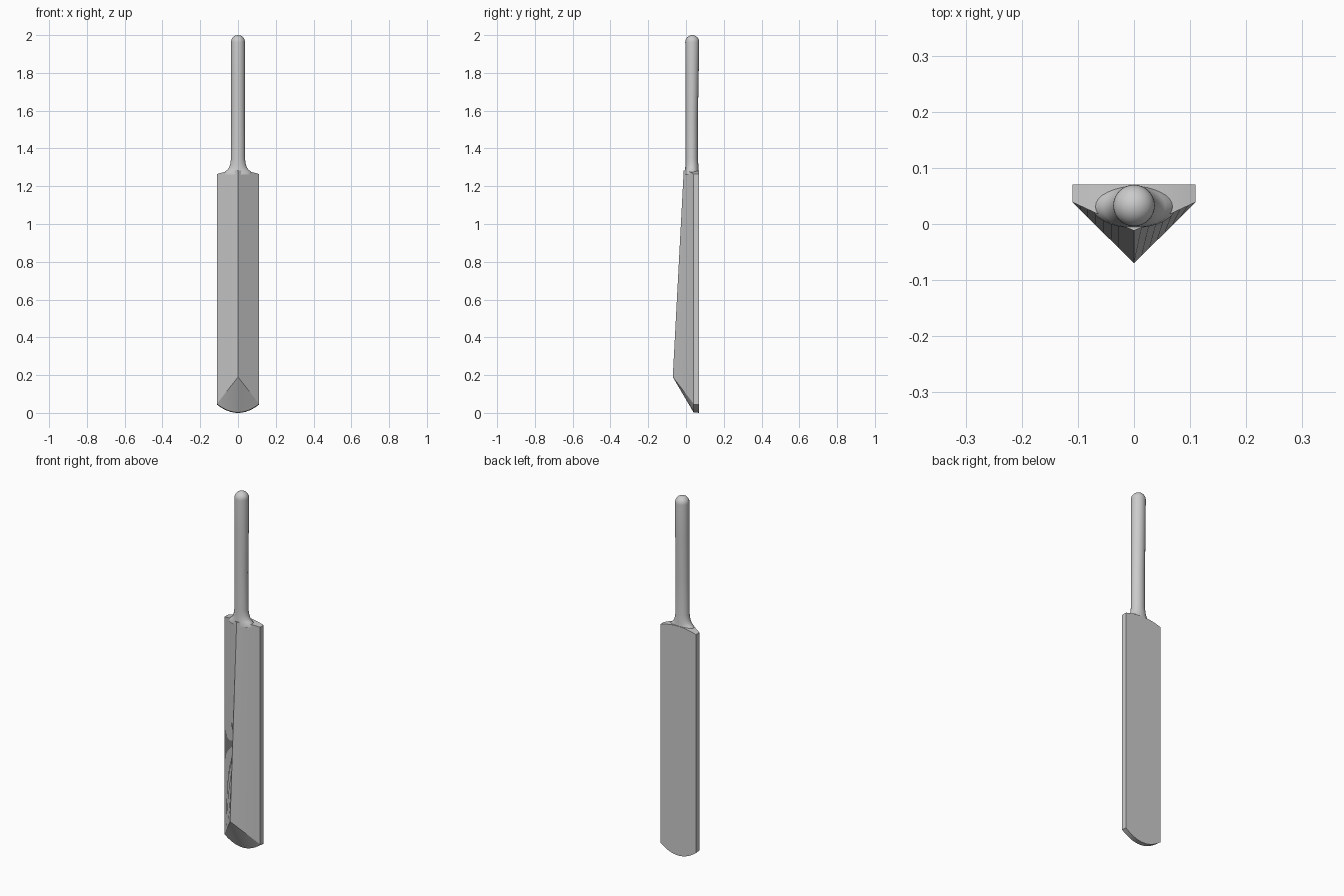
import bpy, bmesh, math

if "Cube" in bpy.data.objects:
    bpy.data.objects.remove(bpy.data.objects["Cube"])

HALF_W = 0.11
BACK_Y, EDGE_Y = 0.07, 0.04


def lerp(a, b, t):
    return a + (b - a) * t


def finish(bm, name, angle):
    bmesh.ops.recalc_face_normals(bm, faces=bm.faces)
    mesh = bpy.data.meshes.new(name)
    bm.to_mesh(mesh)
    bm.free()
    ob = bpy.data.objects.new(name, mesh)
    bpy.context.collection.objects.link(ob)
    bpy.ops.object.select_all(action='DESELECT')
    ob.select_set(True)
    bpy.context.view_layer.objects.active = ob
    bpy.ops.object.shade_smooth_by_angle(angle=math.radians(angle))
    return ob


def loft(bm, rings, cyclic=True):
    # joins successive rings of vertices, capping both ends
    vs = [[bm.verts.new(p) for p in r] for r in rings]
    n = len(vs[0])
    for a, b in zip(vs, vs[1:]):
        for i in range(n):
            j = (i + 1) % n
            bm.faces.new((a[i], a[j], b[j], b[i]))
    bm.faces.new(vs[0])
    bm.faces.new(vs[-1])


# Blade: vertical slices lofted across x, with spine, sloped toe and curved ends
def blade_slice(x):
    t = abs(x) / HALF_W
    bottom = 0.043 * t * t
    top = 1.283 - 0.018 * t * t
    return [(x, BACK_Y, bottom),
            (x, EDGE_Y, bottom + 0.003),
            (x, lerp(-0.07, EDGE_Y - 0.001, t), lerp(0.19, 0.05, t)),
            (x, lerp(-0.012, EDGE_Y - 0.001, t), top),
            (x, BACK_Y, top)]


bm = bmesh.new()
steps = 8
loft(bm, [blade_slice(HALF_W * i / steps) for i in range(-steps, steps + 1)])
finish(bm, "blade", 25)

# Handle: elliptical rings (z, centre y, x radius, y radius) flaring into the blade
profile = [(1.262, 0.031, 0.074, 0.038), (1.278, 0.031, 0.068, 0.037),
           (1.287, 0.031, 0.056, 0.036), (1.300, 0.031, 0.047, 0.035),
           (1.318, 0.031, 0.041, 0.034), (1.345, 0.030, 0.037, 0.0325),
           (1.55, 0.030, 0.036, 0.0325), (1.78, 0.032, 0.037, 0.035)]
R = 0.037
for k in range(9):  # domed end
    a = math.radians(87) * k / 8
    profile.append((2.0 - R + R * math.sin(a), 0.033, R * math.cos(a), R * math.cos(a)))

bm = bmesh.new()
sides = 32
loft(bm, [[(rx * math.cos(2 * math.pi * i / sides),
            cy + ry * math.sin(2 * math.pi * i / sides), z) for i in range(sides)]
          for z, cy, rx, ry in profile])
finish(bm, "handle", 40)
